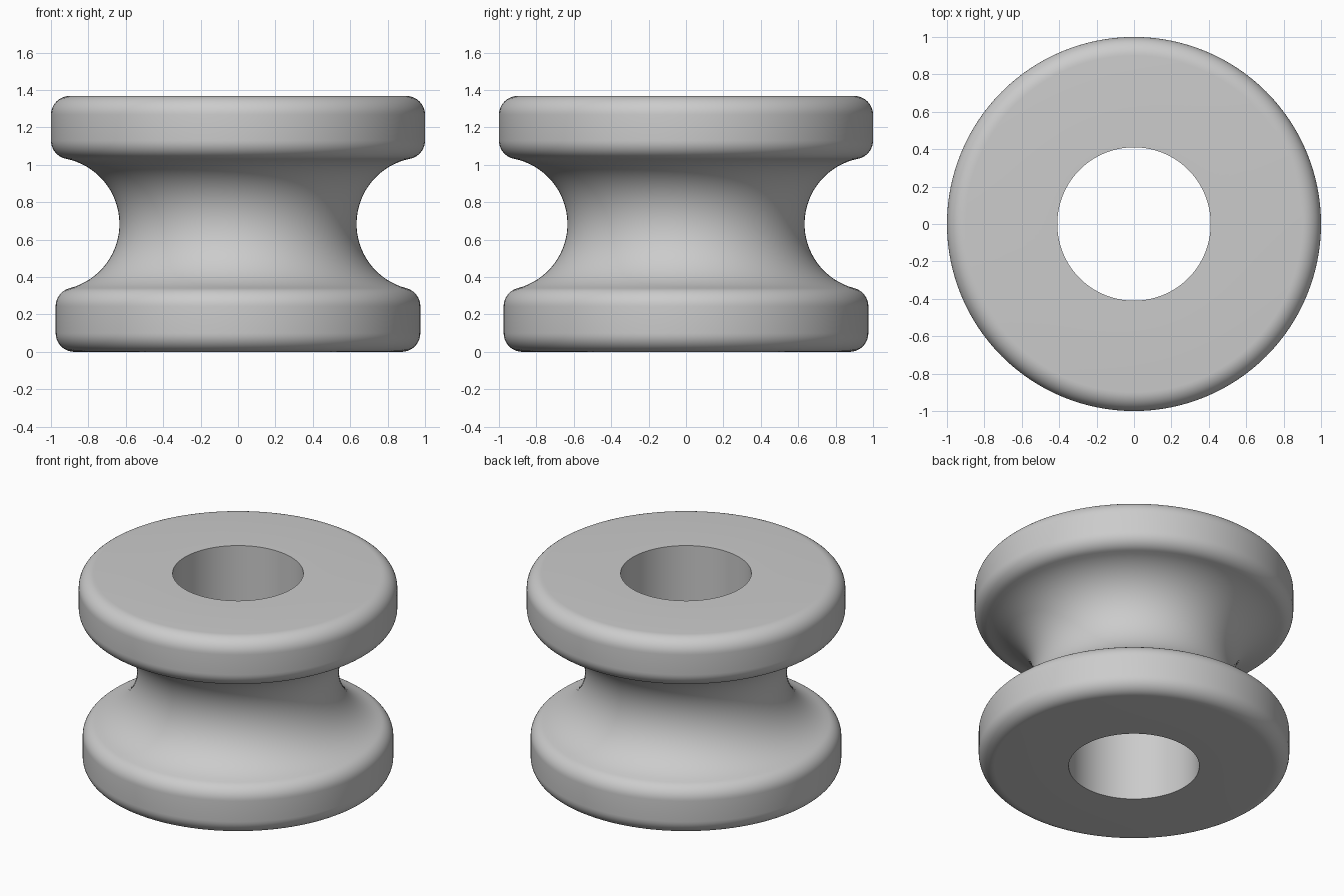
import bpy, bmesh
from math import sin, cos, atan2, sqrt, radians, tau

if "Cube" in bpy.data.objects:
    bpy.data.objects.remove(bpy.data.objects["Cube"])

HEIGHT, MID = 1.368, 0.684
BORE = 0.41
GROOVE_X, GROOVE_R = 0.989, 0.355
FILLET = 0.1
SEGMENTS = 128


def arc(cx, cz, r, start, end, steps):
    """Points on a circle arc in the x-z plane."""
    angles = [start + (end - start) * i / steps for i in range(steps + 1)]
    return [(cx + r * cos(a), cz + r * sin(a)) for a in angles]


def flange(radius):
    """Upper half of the outline from the bore to the groove, and the groove end angle."""
    cx = radius - FILLET
    dx = cx - GROOVE_X
    dz = sqrt((GROOVE_R + FILLET) ** 2 - dx ** 2)
    tangent = atan2(dz, dx)
    points = [(BORE, HEIGHT)]
    points += arc(cx, HEIGHT - FILLET, FILLET, radians(90), 0, 10)
    points += arc(cx, MID + dz, FILLET, 0, tangent - radians(180), 10)
    return points, tangent


# Closed outline: top flange, concave groove, mirrored bottom flange, bore
top, top_angle = flange(1.0)
bottom, bottom_angle = flange(0.975)
groove = arc(GROOVE_X, MID, GROOVE_R, top_angle, tau - bottom_angle, 32)[1:-1]
profile = top + groove + [(x, HEIGHT - z) for x, z in reversed(bottom)]

# Spin the outline round the axis
bm = bmesh.new()
rings = [[bm.verts.new((x * cos(tau * i / SEGMENTS), x * sin(tau * i / SEGMENTS), z))
          for i in range(SEGMENTS)] for x, z in profile]
for k, ring in enumerate(rings):
    following = rings[(k + 1) % len(rings)]
    for i in range(SEGMENTS):
        j = (i + 1) % SEGMENTS
        bm.faces.new((ring[i], following[i], following[j], ring[j]))
bmesh.ops.recalc_face_normals(bm, faces=bm.faces)
mesh = bpy.data.meshes.new("grooved_spool")
bm.to_mesh(mesh)
bm.free()

spool = bpy.data.objects.new("grooved_spool", mesh)
bpy.context.collection.objects.link(spool)

# Plain grey finish
grey = bpy.data.materials.new("plain_grey")
grey.use_nodes = True
grey.diffuse_color = (0.6, 0.6, 0.6, 1)
grey.node_tree.nodes["Principled BSDF"].inputs["Base Color"].default_value = (0.6, 0.6, 0.6, 1)
mesh.materials.append(grey)

bpy.ops.object.select_all(action="DESELECT")
spool.select_set(True)
bpy.context.view_layer.objects.active = spool
bpy.ops.object.shade_smooth_by_angle(angle=radians(35))
